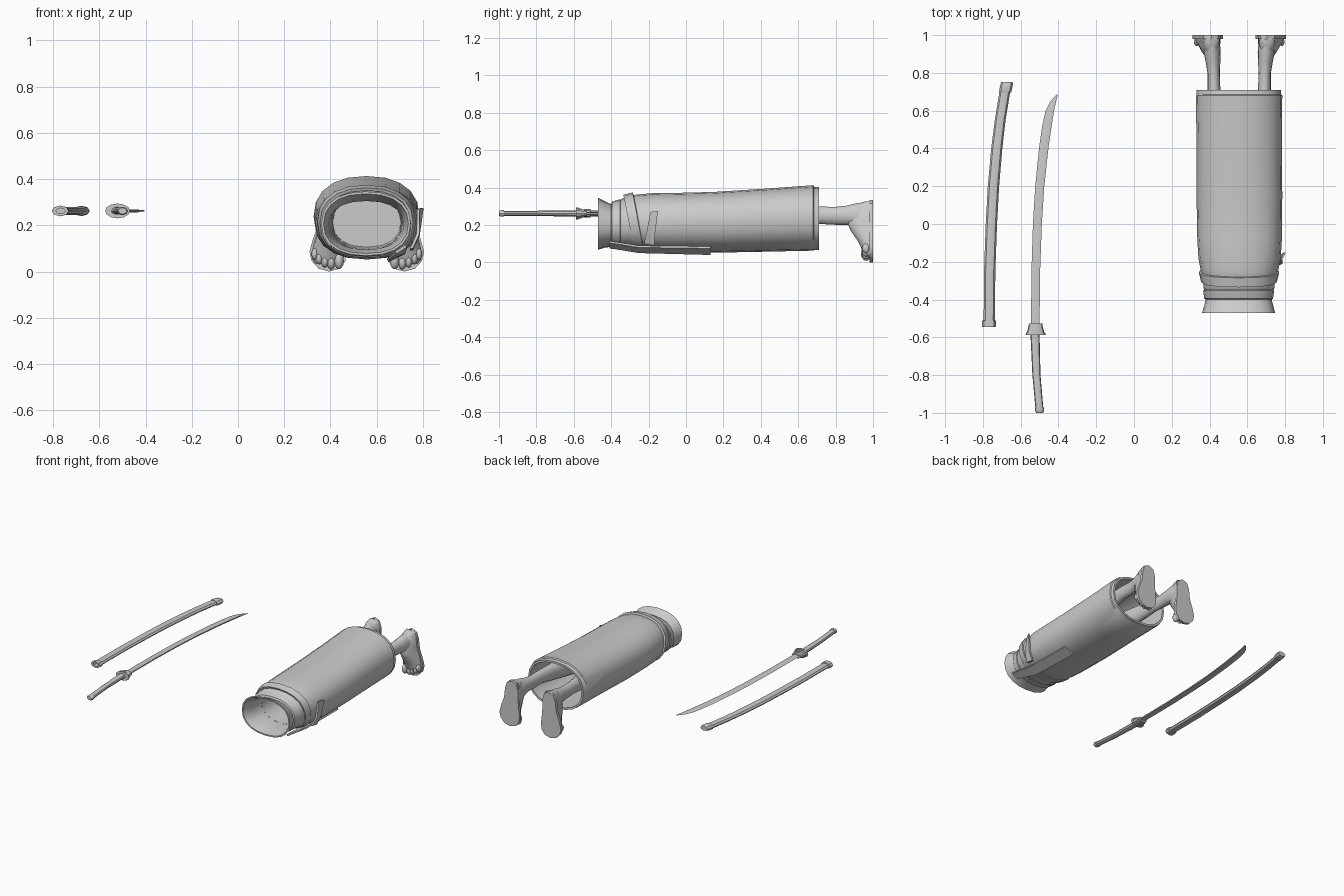
import bpy, bmesh
from math import sin, cos, pi, radians, copysign

CX = 0.557  # mirror line of the clothed lower body


def loft(name, rings, cap0=True, cap1=True, angle=35):
    """Skin a list of equal-length point loops."""
    bm = bmesh.new()
    loops = [[bm.verts.new(p) for p in r] for r in rings]
    n = len(loops[0])
    for a, b in zip(loops, loops[1:]):
        for i in range(n):
            j = (i + 1) % n
            bm.faces.new((a[i], a[j], b[j], b[i]))
    if cap0:
        bm.faces.new(loops[0][::-1])
    if cap1:
        bm.faces.new(loops[-1])
    bmesh.ops.recalc_face_normals(bm, faces=bm.faces)
    me = bpy.data.meshes.new(name)
    bm.to_mesh(me)
    bm.free()
    ob = bpy.data.objects.new(name, me)
    bpy.context.collection.objects.link(ob)
    smooth(ob, angle)
    return ob


def smooth(ob, angle):
    bpy.ops.object.select_all(action='DESELECT')
    ob.select_set(True)
    bpy.context.view_layer.objects.active = ob
    bpy.ops.object.shade_smooth_by_angle(angle=radians(angle))


def oval(y, x0, x1, z0, z1, n=20, e=2.3, tilt=0.0):
    """Rounded loop facing along y, optionally leaning with height."""
    pts = []
    for i in range(n):
        c, s = cos(2 * pi * i / n), sin(2 * pi * i / n)
        u = copysign(abs(c) ** (2 / e), c)
        v = copysign(abs(s) ** (2 / e), s)
        pts.append(((x0 + x1) / 2 + u * (x1 - x0) / 2, y - tilt * v,
                    (z0 + z1) / 2 + v * (z1 - z0) / 2))
    return pts


def ovals(rows, **k):
    return [oval(*r, **k) for r in rows]


def mirrored(x0, x1, side):
    return (x0, x1) if side > 0 else (2 * CX - x1, 2 * CX - x0)


# Robe skirt: outer wall, hem lip, inner wall
robe = [(-.33, .375, .735, .08, .335), (-.29, .36, .753, .065, .36),
        (-.24, .352, .765, .06, .365), (-.18, .341, .777, .055, .37),
        (-.08, .335, .783, .053, .371), (.15, .331, .785, .052, .377),
        (.45, .331, .783, .058, .396), (.68, .327, .785, .063, .413),
        (.685, .33, .779, .066, .405), (.71, .332, .777, .066, .402)]
inner = [(y, a + .014, b - .014, c + .014, d - .014) for y, a, b, c, d in robe[::-1] if y < .68 or y > .7]
loft("robe_skirt", ovals(robe + inner), False, False)

# Flared waist collar with stepped folds
collar = [(-.28, .367, .745, .075, .35), (-.335, .367, .745, .07, .345), (-.35, .372, .738, .075, .335),
          (-.352, .366, .742, .07, .338), (-.395, .372, .736, .073, .325), (-.40, .38, .728, .083, .312),
          (-.43, .372, .737, .08, .325), (-.47, .36, .747, .068, .346),
          (-.47, .37, .737, .078, .336), (-.40, .392, .717, .095, .305), (-.30, .40, .71, .095, .325)]
loft("waist_collar", ovals(collar), False, False)

# Leaning sash around the waist
sash = [(-.30, .37, .745, .07, .35), (-.305, .355, .757, .06, .362),
        (-.255, .343, .769, .052, .374), (-.25, .358, .757, .065, .36)]
loft("waist_sash", ovals(sash, tilt=.03), False, False)


# Hanging sash ends
def strip(name, sections):
    loft(name, sections)


strip("sash_tail_long", [[(.68, -.41, .088), (.725, -.41, .115), (.73, -.41, .105), (.685, -.41, .076)],
                         [(.65, -.25, .062), (.72, -.25, .09), (.725, -.25, .08), (.655, -.25, .05)],
                         [(.645, .13, .052), (.715, .13, .085), (.72, .13, .075), (.65, .13, .04)]])
strip("sash_tail_short", [[(.745, -.225, .10), (.745, -.17, .09), (.757, -.17, .09), (.757, -.225, .10)],
                          [(.772, -.21, .165), (.772, -.165, .155), (.786, -.165, .155), (.786, -.21, .165)],
                          [(.775, -.19, .27), (.793, -.15, .275), (.803, -.15, .275), (.785, -.19, .27)]])

# Hips inside the robe
loft("hips", ovals([(-.30, .40, .71, .095, .325), (-.15, .408, .706, .098, .325),
                    (-.05, .41, .704, .105, .32)], n=16), False, True)

leg_rows = [(-.05, .575, .70, .11, .31), (.25, .59, .705, .14, .31), (.50, .625, .72, .175, .31),
            (.71, .657, .725, .205, .30), (.80, .659, .725, .20, .298), (.86, .657, .735, .20, .305),
            (.91, .655, .745, .18, .318), (.97, .66, .745, .16, .326)]
foot_rows = [(.326, .672, .735, .03), (.305, .66, .748, .085), (.22, .658, .757, .125),
             (.17, .658, .772, .105), (.12, .654, .787, .07), (.08, .656, .795, .05),
             (.05, .664, .792, .04), (.035, .68, .78, .03)]
sole_pts = [(.72, 0), (.765, .012), (.795, .045), (.805, .085), (.79, .14), (.768, .20),
            (.76, .27), (.745, .315), (.705, .333), (.67, .315), (.656, .27), (.655, .20),
            (.65, .14), (.643, .09), (.65, .045), (.675, .012)]
toes = [(.677, .035, .022), (.711, .027, .018), (.738, .034, .017), (.762, .046, .016), (.782, .064, .015)]

for side, tag in ((1, "right"), (-1, "left")):
    # Leg and ankle
    loft(tag + "_leg", [oval(y, *mirrored(a, b, side), c, d, n=14, e=2) for y, a, b, c, d in leg_rows])
    # Foot: half-round slices stacked from heel to toes
    rings = []
    for z, a, b, h in foot_rows:
        a, b = mirrored(a, b, side)
        rings.append([((a + b) / 2 - cos(pi * i / 8) * (b - a) / 2, .985 - h * sin(pi * i / 8), z)
                      for i in range(9)])
    loft(tag + "_foot", rings, angle=50)
    # Flat sole
    xs = [(x if side > 0 else 2 * CX - x, z) for x, z in sole_pts]
    loft(tag + "_sole", [[(x, y, z) for x, z in xs] for y in (.98, 1.0)])
    # Toes
    for k, (x, z, r) in enumerate(toes):
        bpy.ops.mesh.primitive_uv_sphere_add(segments=10, ring_count=6, radius=1,
                                             location=(x if side > 0 else 2 * CX - x, .963, z + .012))
        t = bpy.context.object
        t.name = f"{tag}_toe_{k + 1}"
        t.scale = (r, r + .006, r * 1.7)
        smooth(t, 60)


# Curved weapon parts: hexagon sections along y
ZC = .262


def hexes(rows, n=8, e=2):
    return [oval(y, a, b, ZC - h, ZC + h, n=n, e=e) for y, a, b, h in rows]


body = [(-.53, -.796, -.737, .017), (-.25, -.794, -.734, .017), (0, -.785, -.725, .017),
        (.2, -.774, -.714, .017), (.4, -.756, -.697, .017), (.55, -.737, -.68, .017), (.72, -.709, -.652, .017)]
mouth = [(-.50, -.79, -.745, .012), (-.545, -.788, -.747, .012), (-.545, -.806, -.732, .023), (-.512, -.804, -.73, .023), (-.51, -.797, -.737, .017)]
loft("scabbard_body", hexes(body), False, True)
loft("scabbard_mouth", hexes(mouth), True, False)
loft("scabbard_end", hexes([(.695, -.714, -.652, .02), (.70, -.715, -.649, .022),
                            (.74, -.707, -.641, .022), (.753, -.702, -.643, .017)]))

# Hilt with pommel cap
loft("sword_hilt", hexes([(-.585, -.548, -.5, .017), (-.8, -.538, -.495, .015), (-.975, -.522, -.48, .015)], n=10))
loft("hilt_pommel", hexes([(-.972, -.524, -.477, .018), (-.992, -.523, -.476, .018), (-1, -.518, -.481, .013)], n=10))

# Stacked guard discs
for i, (y0, y1, r, h) in enumerate([(-.588, -.575, .054, .032), (-.575, -.56, .046, .026),
                                    (-.56, -.545, .042, .022), (-.545, -.528, .038, .018)]):
    loft(f"guard_disc_{i + 1}", hexes([(y0, -.521 - r, -.521 + r, h), (y1, -.521 - r * .93, -.521 + r * .93, h)], n=12))

# Blade: spine on one side, cutting edge on the other
blade = [(-.54, -.545, -.50), (-.25, -.543, -.497), (0, -.535, -.488), (.2, -.523, -.475),
         (.4, -.503, -.453), (.52, -.486, -.436), (.6, -.468, -.423), (.65, -.443, -.412), (.685, -.409, -.404)]
rings = []
for y, a, b in blade:
    t = .007 if y < .64 else .003
    m = a + (b - a) * .65
    rings.append([(a, y, ZC), (m, y, ZC - t), (b, y, ZC - t * .6), (b, y, ZC + t * .6), (m, y, ZC + t)])
loft("sword_blade", rings, angle=25)
